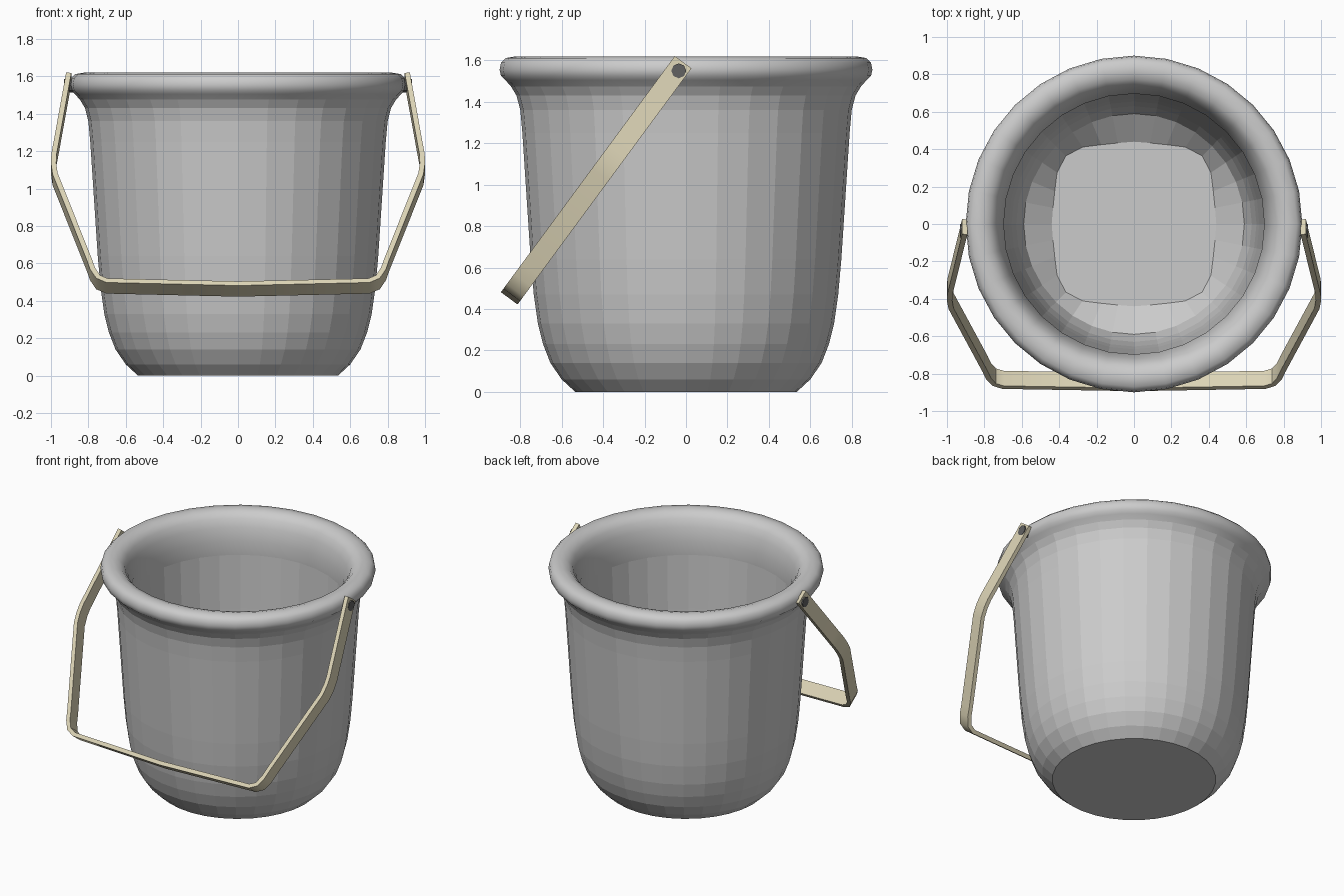
import bpy, bmesh
from math import sin, cos, pi
from mathutils import Vector

if "Cube" in bpy.data.objects:
    bpy.data.objects.remove(bpy.data.objects["Cube"])

SEG = 32


def new_object(name, bm, color=None):
    bmesh.ops.recalc_face_normals(bm, faces=bm.faces)
    me = bpy.data.meshes.new(name)
    bm.to_mesh(me)
    bm.free()
    ob = bpy.data.objects.new(name, me)
    bpy.context.collection.objects.link(ob)
    if color:
        mat = bpy.data.materials.new(name + "_colour")
        mat.diffuse_color = (*color, 1)
        mat.use_nodes = True
        mat.node_tree.nodes["Principled BSDF"].inputs["Base Color"].default_value = mat.diffuse_color
        me.materials.append(mat)
    return ob


# Bucket: one closed profile, from the base up the outside, over the rim, down the inside
outer = [(.535, 0), (.60, .06), (.655, .14), (.69, .23), (.715, .33), (.735, .47),
         (.75, .64), (.79, 1.25), (.80, 1.36), (.818, 1.43), (.845, 1.475), (.872, 1.505)]
rim = [(.893, 1.525), (.90, 1.555), (.893, 1.59), (.87, 1.612), (.82, 1.62),
       (.775, 1.608), (.742, 1.575), (.72, 1.52), (.697, 1.43)]
inner = [(.70, 1.33), (.685, .95), (.67, .60), (.655, .42), (.63, .29), (.59, .18), (.48, .08)]
profile = outer + rim + inner

bm = bmesh.new()
rings = []
for i, (r, z) in enumerate(profile):
    ring = []
    for k in range(SEG):
        a = 2 * pi * k / SEG
        # The inside floor is a rounded square
        rr = .44 + .075 * sin(2 * a) ** 4 if i == len(profile) - 1 else r
        ring.append(bm.verts.new((rr * cos(a), rr * sin(a), z)))
    rings.append(ring)
for i in range(len(rings) - 1):
    lo, hi = rings[i], rings[i + 1]
    for k in range(SEG):
        n = (k + 1) % SEG
        f = bm.faces.new((lo[k], lo[n], hi[n], hi[k]))
        f.smooth = len(outer) - 2 <= i < len(outer) + len(rim)
bm.faces.new(rings[0])
bm.faces.new(rings[-1])
new_object("bucket", bm)

# Handle: flat strip following a path in a tilted plane (x, distance down the slope)
half = [(.905, 0), (.972, .46), (.984, .54), (.986, .60), (.978, .67), (.795, 1.24),
        (.778, 1.30), (.748, 1.355), (.70, 1.38), (0, 1.40)]
path = [Vector(p) for p in half] + [Vector((-x, s)) for x, s in half[-2::-1]]
start = Vector((0, -.015, 1.59))
down = Vector((0, -.593, -.805))
across = Vector((0, -.805, .593))
THICK, WIDTH = .028, .10

bm = bmesh.new()
sections = []
for i, p in enumerate(path):
    t0 = (p - path[max(i - 1, 0)]).normalized()
    t1 = (path[min(i + 1, len(path) - 1)] - p).normalized()
    t = (t0 + t1).normalized()
    n = Vector((-t.y, t.x))
    sec = []
    for a, b in ((-1, -1), (1, -1), (1, 1), (-1, 1)):
        q = p + n * (a * THICK / 2)
        sec.append(bm.verts.new(start + Vector((q.x, 0, 0)) + down * q.y + across * (b * WIDTH / 2)))
    sections.append(sec)
for s0, s1 in zip(sections, sections[1:]):
    for k in range(4):
        n = (k + 1) % 4
        bm.faces.new((s0[k], s0[n], s1[n], s1[k]))
bm.faces.new(sections[0])
bm.faces.new(sections[-1])
handle = new_object("handle", bm, (.72, .66, .47))
bpy.context.view_layer.objects.active = handle
handle.select_set(True)
bpy.ops.object.shade_smooth_by_angle(angle=.6)

# Pivot pins holding the handle to the rim
for side, label in ((1, "right"), (-1, "left")):
    bpy.ops.mesh.primitive_cylinder_add(vertices=8, radius=.036, depth=.07,
                                        location=(side * .896, -.035, 1.55),
                                        rotation=(0, pi / 2, 0))
    pin = bpy.context.object
    pin.name = label + "_pivot_pin"
    mat = bpy.data.materials.new(pin.name + "_colour")
    mat.diffuse_color = (.12, .12, .12, 1)
    mat.use_nodes = True
    mat.node_tree.nodes["Principled BSDF"].inputs["Base Color"].default_value = mat.diffuse_color
    pin.data.materials.append(mat)
